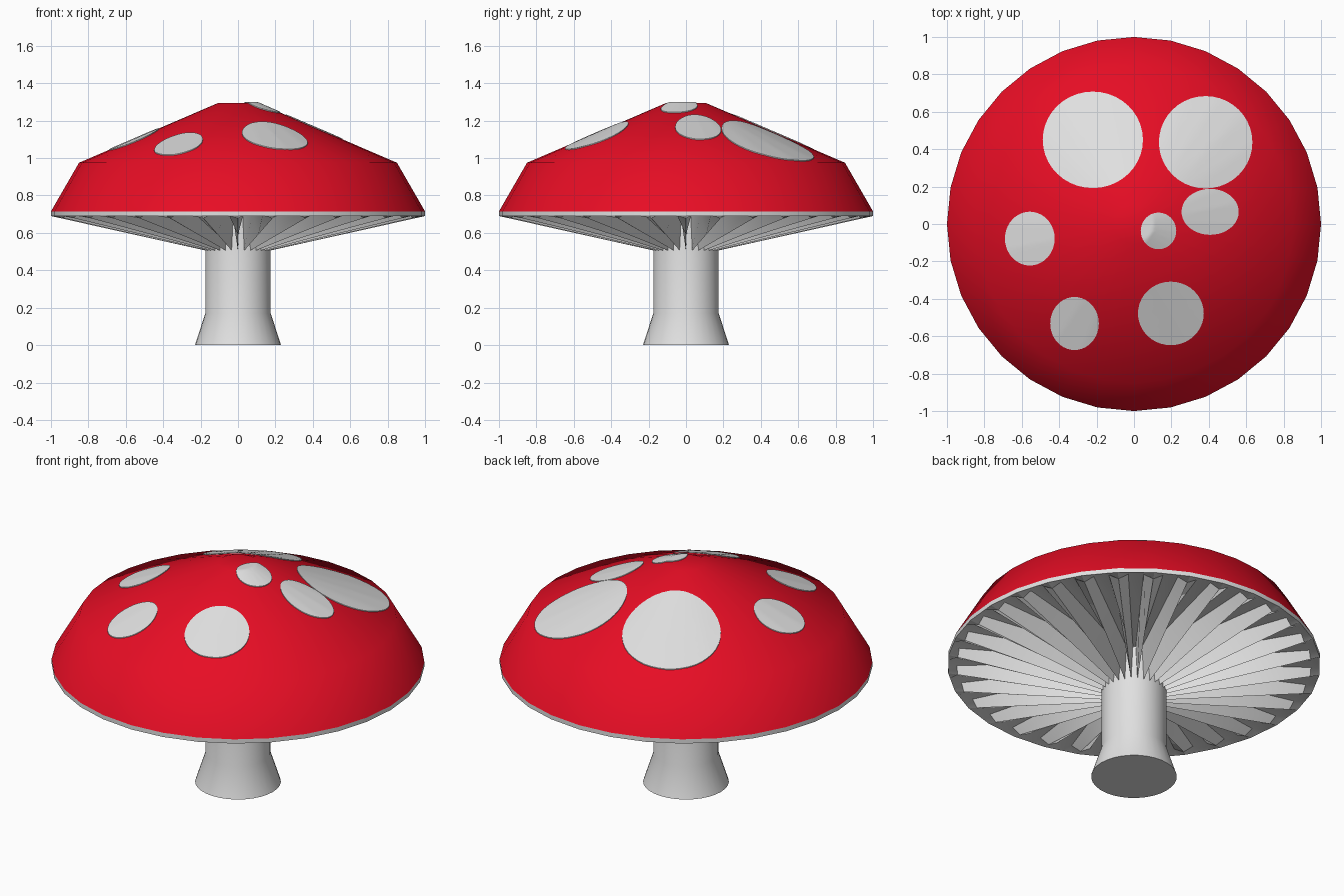
import bpy, bmesh, math
from mathutils import Vector
from mathutils.bvhtree import BVHTree

if "Cube" in bpy.data.objects:
    bpy.data.objects.remove(bpy.data.objects["Cube"])

SIDES = 32


def material(name, rgb):
    m = bpy.data.materials.new(name)
    m.diffuse_color = (*rgb, 1)
    m.use_nodes = True
    m.node_tree.nodes["Principled BSDF"].inputs["Base Color"].default_value = m.diffuse_color
    return m


RED = material("cap red", (0.8, 0.004, 0.018))
WHITE = material("pale white", (0.75, 0.75, 0.75))


def finish(name, bm, mat, angle):
    bmesh.ops.recalc_face_normals(bm, faces=bm.faces)
    me = bpy.data.meshes.new(name)
    bm.to_mesh(me)
    bm.free()
    me.materials.append(mat)
    ob = bpy.data.objects.new(name, me)
    bpy.context.collection.objects.link(ob)
    bpy.ops.object.select_all(action='DESELECT')
    ob.select_set(True)
    bpy.context.view_layer.objects.active = ob
    bpy.ops.object.shade_smooth_by_angle(angle=math.radians(angle))
    return ob


def bridge(bm, a, b):
    n = len(a)
    for i in range(n):
        bm.faces.new((a[i], a[(i + 1) % n], b[(i + 1) % n], b[i]))


def lathe(bm, profile, close_first=False, close_last=False):
    rings = []
    for r, z in profile:
        rings.append([bm.verts.new((r * math.cos(i * math.tau / SIDES),
                                    r * math.sin(i * math.tau / SIDES), z))
                      for i in range(SIDES)])
    for a, b in zip(rings, rings[1:]):
        bridge(bm, a, b)
    if close_first:
        bm.faces.new(rings[0])
    if close_last:
        bm.faces.new(rings[-1])


# Red cap
bm = bmesh.new()
lathe(bm, [(1.0, 0.715), (0.85, 0.975), (0.105, 1.295)], close_last=True)
bmesh.ops.recalc_face_normals(bm, faces=bm.faces)
if max(bm.faces, key=lambda f: f.calc_center_median().z).normal.z < 0:
    bmesh.ops.reverse_faces(bm, faces=bm.faces)
tree = BVHTree.FromBMesh(bm)
finish("cap", bm, RED, 60)

# Pale rim band
bm = bmesh.new()
lathe(bm, [(1.0, 0.69), (1.0, 0.715)])
finish("cap_rim", bm, WHITE, 40)

# Stem with flared foot
bm = bmesh.new()
lathe(bm, [(0.23, 0), (0.175, 0.17), (0.175, 0.72)], True, True)
finish("stem", bm, WHITE, 40)

# Gills: sharp radial ridges sloping to the stem, with flat valleys between
bm = bmesh.new()
rings = []
for r in (1.0, 0.95, 0.55, 0.165):
    ring = []
    for i in range(SIDES):
        for f in (0.0, 0.28, 0.72):
            a = (i + f) * math.tau / SIDES
            ridge = 0.69 - 0.185 * (1 - r) / 0.83
            valley = 0.69 if r == 1.0 else 0.705
            k = 1.0
            if r == 1.0 and f:      # keep the outer edge on the straight rim sides
                k = math.cos(math.pi / SIDES) / math.cos((f - 0.5) * math.tau / SIDES)
            ring.append(bm.verts.new((k * r * math.cos(a), k * r * math.sin(a),
                                      valley if f else ridge)))
    rings.append(ring)
for a, b in zip(rings, rings[1:]):
    bridge(bm, a, b)
finish("gills", bm, WHITE, 25)


# Spots: thin round patches draped over the cap
def spot(name, cx, cy, rx, ry, count=40, steps=8, lift=0.005):
    bm = bmesh.new()

    def drape(x, y, up):
        hit = tree.ray_cast(Vector((x, y, 3)), Vector((0, 0, -1)))[0]
        return bm.verts.new((x, y, hit.z + up))

    def ring(s, up):
        return [drape(cx + rx * s * math.cos(i * math.tau / count),
                      cy + ry * s * math.sin(i * math.tau / count), up)
                for i in range(count)]

    centre = drape(cx, cy, lift)
    rings = [ring((k + 1) / steps, lift) for k in range(steps)]
    rings.append(ring(1.0, -0.003))
    for i in range(count):
        bm.faces.new((centre, rings[0][i], rings[0][(i + 1) % count]))
    for a, b in zip(rings, rings[1:]):
        bridge(bm, a, b)
    finish(name, bm, WHITE, 40)


SPOTS = [(-0.22, 0.45, 0.268, 0.258), (0.383, 0.437, 0.25, 0.247),
         (0.407, 0.065, 0.153, 0.123), (0.131, -0.037, 0.095, 0.098),
         (0.197, -0.478, 0.176, 0.17), (-0.318, -0.532, 0.13, 0.142),
         (-0.557, -0.078, 0.133, 0.144)]
for n, s in enumerate(SPOTS):
    spot(f"spot_{n + 1}", *s)
